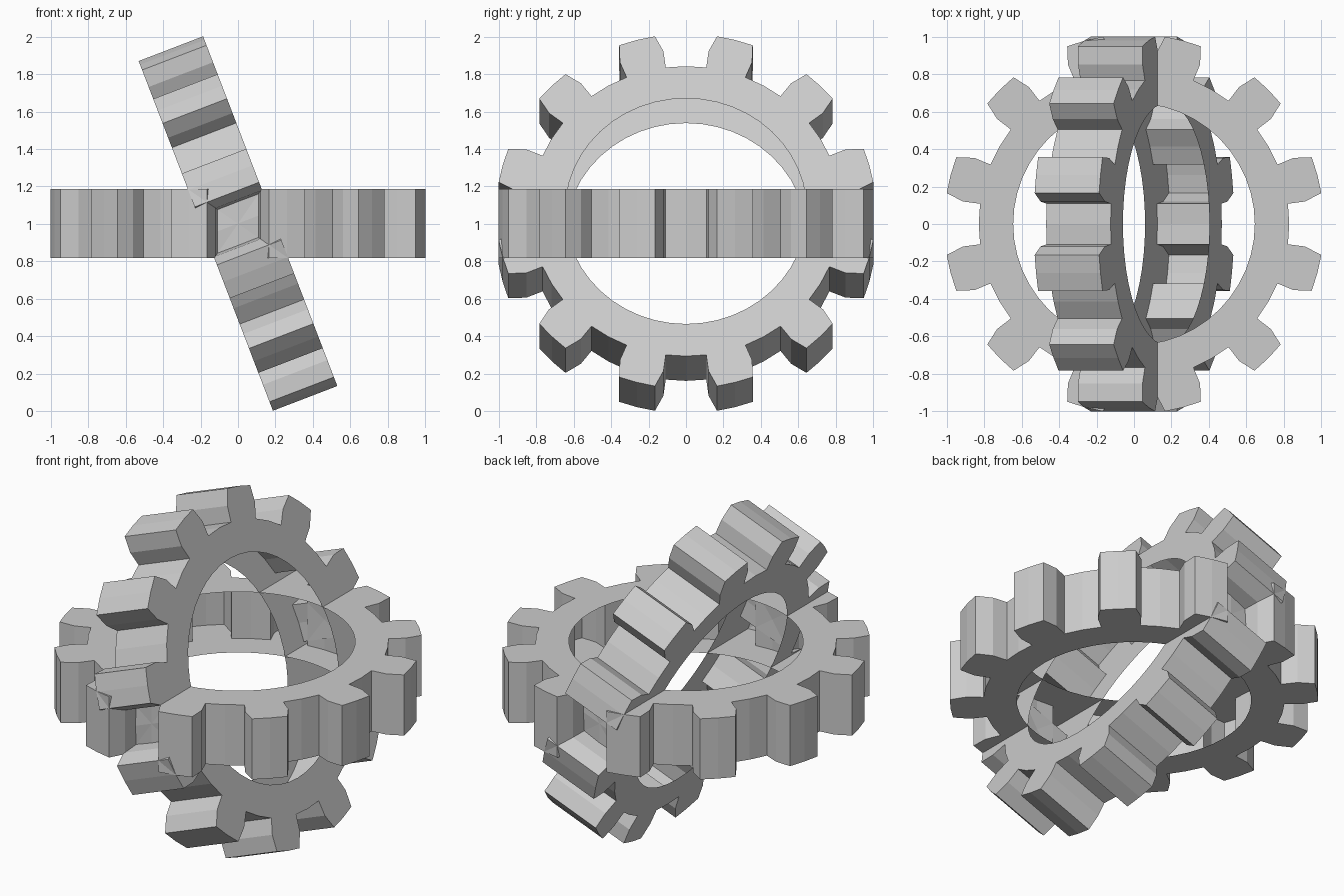
import bpy, bmesh
from math import sin, cos, radians
from mathutils import Matrix

if "Cube" in bpy.data.objects:
    bpy.data.objects.remove(bpy.data.objects["Cube"])

TEETH = 12
R_IN, R_ROOT, R_PITCH, R_TIP = 0.646, 0.83, 0.923, 1.015
HALF = 0.1845      # half width of the gear
STEP = 360 / TEETH / 4


def gear(name, tilt):
    """Hollow ring gear: two toothed side plates joined by the outer wall."""
    bm = bmesh.new()

    def point(r, deg, z):
        return bm.verts.new((r * cos(radians(deg)), r * sin(radians(deg)), z))

    sides = []
    for z in (HALF, -HALF):
        n = TEETH * 4
        inner = [point(R_IN, i * STEP, z) for i in range(n)]
        root = [point(R_ROOT, i * STEP, z) for i in range(n)]
        outline = []
        for i in range(n):
            j = (i + 1) % n
            bm.faces.new((inner[i], root[i], root[j], inner[j]))
        for t in range(TEETH):
            k = t * 4
            mid = (k + 2) * STEP
            pitch = [point(R_PITCH, mid + a, z) for a in (-7.5, 0, 7.5)]
            tip = [point(R_TIP, mid + a, z) for a in (-5.6, 0, 5.6)]
            for i in range(2):
                bm.faces.new((root[k + 1 + i], pitch[i], pitch[i + 1], root[k + 2 + i]))
                bm.faces.new((pitch[i], tip[i], tip[i + 1], pitch[i + 1]))
            outline += [root[k], root[k + 1], pitch[0], *tip, pitch[2], root[k + 3]]
        sides.append(outline)

    # outer wall following the teeth
    top, bottom = sides
    for i in range(len(top)):
        j = (i + 1) % len(top)
        bm.faces.new((top[i], bottom[i], bottom[j], top[j]))
    bmesh.ops.recalc_face_normals(bm, faces=bm.faces)
    mesh = bpy.data.meshes.new(name)
    bm.to_mesh(mesh)
    bm.free()
    obj = bpy.data.objects.new(name, mesh)
    obj.matrix_world = Matrix.Translation((0, 0, 1.002)) @ Matrix.Rotation(radians(tilt), 4, 'Y')
    bpy.context.collection.objects.link(obj)


# flat gear and the steep gear crossing it
gear("horizontal_gear", 0)
gear("tilted_gear", 69)
